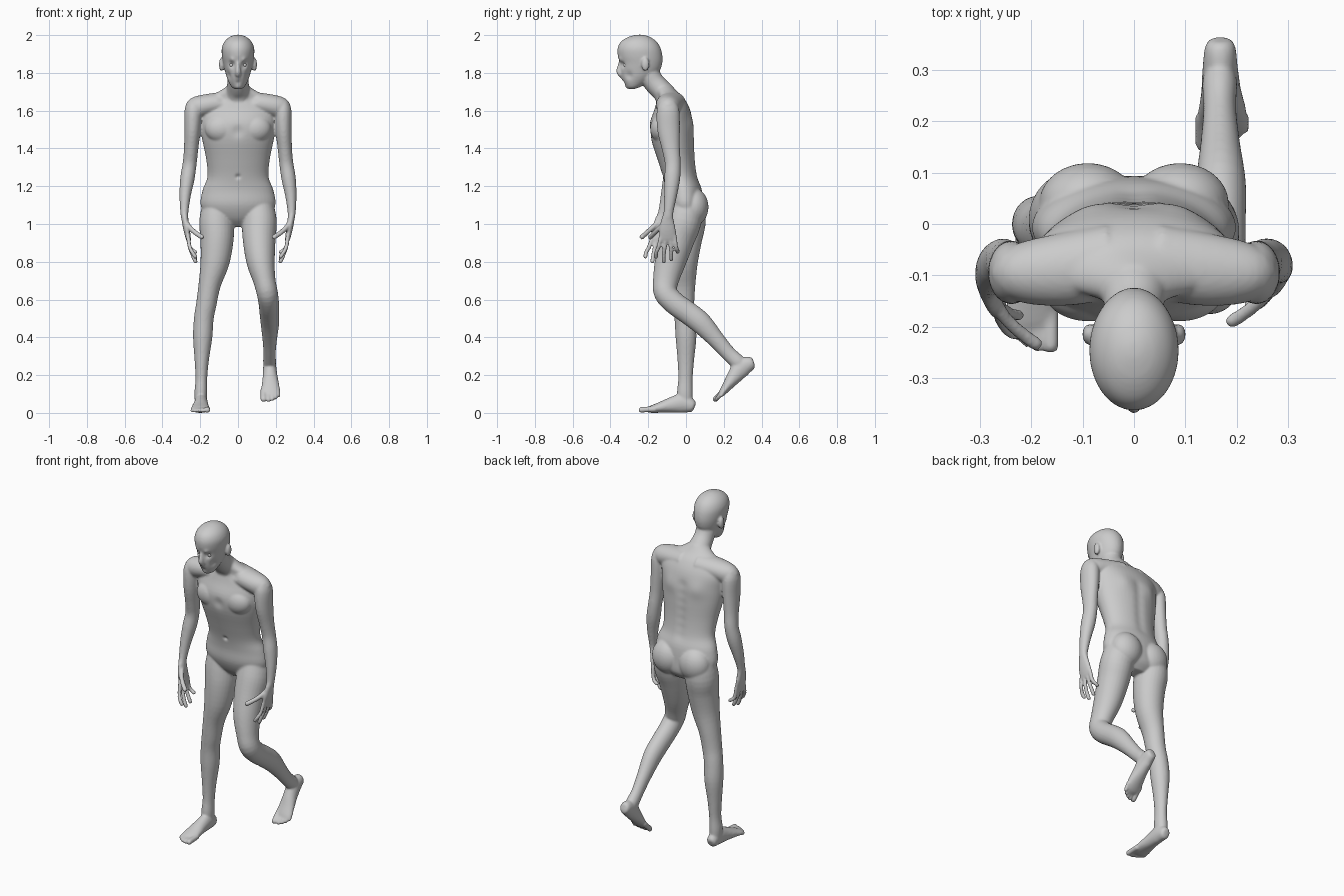
import bpy, bmesh, math
from mathutils import Vector, Matrix

bm = bmesh.new()
MIRROR = Matrix.Scale(-1, 4, (1, 0, 0))
I = Matrix.Identity(4)


def refine(rings, steps=4):
    """Catmull-Rom interpolation of (x, y, z, half width, half depth) rings."""
    out, last = [], len(rings) - 1
    for i in range(last):
        p = [rings[max(0, min(last, i + k))] for k in (-1, 0, 1, 2)]
        for s in range(steps):
            t = s / steps
            out.append([0.5 * (2 * b + (c - a) * t + (2 * a - 5 * b + 4 * c - d) * t * t
                               + (3 * b - a - 3 * c + d) * t ** 3) for a, b, c, d in zip(*p)])
    return out + [list(rings[-1])]


def tube(rings, m=I, n=28, flat=False):
    """Capped loft of elliptical rings; flat keeps every ring horizontal."""
    rs = refine(rings)
    pts = [Vector(r[:3]) for r in rs]
    span = (pts[-1] - pts[0]).normalized()
    ref = Vector((0, 1, 0)) if abs(span.x) > 0.8 else Vector((1, 0, 0))
    loops = []
    for i, r in enumerate(rs):
        t = (pts[min(i + 1, len(pts) - 1)] - pts[max(i - 1, 0)]).normalized()
        if flat:
            t = Vector((0, 0, 1))
        side = (ref - t * ref.dot(t)).normalized()
        deep = t.cross(side)
        w, d = max(r[3], 0.003), max(r[4], 0.003)
        loops.append([bm.verts.new(m @ (pts[i] + side * w * math.cos(a) + deep * d * math.sin(a)))
                      for a in (2 * math.pi * k / n for k in range(n))])
    for a, b in zip(loops, loops[1:]):
        for k in range(n):
            bm.faces.new((a[k], a[(k + 1) % n], b[(k + 1) % n], b[k]))
    bm.faces.new(loops[0][::-1])
    bm.faces.new(loops[-1])


def digit(points, r, m=I):
    """Finger or toe with a rounded tip."""
    a, b = Vector(points[-2]), Vector(points[-1])
    d = (b - a).normalized()
    tube([(*p, r, r) for p in points] + [(*(b + d * r * 0.7), r * 0.6, r * 0.6)], m, 12)


def ball(c, s, m=I):
    bmesh.ops.create_uvsphere(bm, u_segments=28, v_segments=18, radius=1,
                              matrix=m @ Matrix.Translation(c) @ Matrix.Diagonal((*s, 1)))


# torso
tube([(0, .015, .985, .07, .04), (0, .01, 1.03, .16, .08), (0, -.005, 1.10, .198, .097),
      (0, -.012, 1.18, .187, .096), (0, -.03, 1.25, .162, .092), (0, -.05, 1.34, .168, .1),
      (0, -.07, 1.45, .19, .115), (0, -.077, 1.53, .2, .115), (0, -.073, 1.61, .2, .093),
      (0, -.083, 1.67, .165, .07), (0, -.105, 1.705, .095, .055), (0, -.125, 1.74, .045, .045)],
     n=48, flat=True)

# neck
tube([(0, -.085, 1.64, .085, .06), (0, -.125, 1.70, .066, .058), (0, -.17, 1.75, .056, .056),
      (0, -.2, 1.80, .056, .058), (0, -.22, 1.86, .05, .05)])

# head, nose
tube([(0, -.288, 1.715, .018, .016), (0, -.278, 1.728, .036, .04), (0, -.259, 1.77, .057, .079),
      (0, -.243, 1.81, .069, .103), (0, -.238, 1.85, .078, .112), (0, -.243, 1.89, .085, .118),
      (0, -.248, 1.93, .086, .114), (0, -.25, 1.965, .072, .095), (0, -.248, 1.99, .045, .058),
      (0, -.245, 2.002, .014, .016)], n=48, flat=True)
tube([(0, -.338, 1.875, .010, .012), (0, -.348, 1.84, .010, .014), (0, -.352, 1.81, .015, .018),
      (0, -.344, 1.79, .016, .014), (0, -.335, 1.784, .006, .006)], n=16)

# paired ears, chest muscles, buttocks, shoulders
for m in (I, MIRROR):
    ball((.087, -.215, 1.845), (.014, .021, .036), m)
    ball((.088, -.13, 1.505), (.088, .06, .075), m)
    ball((.09, .04, 1.09), (.095, .079, .1), m)
    tube([(.04, -.075, 1.645, .075, .058), (.15, -.09, 1.632, .07, .058),
          (.225, -.095, 1.615, .057, .057), (.262, -.095, 1.6, .032, .036)], m)


# arms with hands, the forearm swinging forward by an amount
def arm(swing, m):
    def sw(p):
        return (p[0], p[1] - swing * max(0, 1.3 - p[2]), *p[2:])
    tube([sw(p) for p in [
        (.235, -.095, 1.65, .03, .04), (.237, -.095, 1.6, .046, .06), (.241, -.092, 1.5, .043, .06),
        (.248, -.08, 1.40, .038, .048), (.256, -.07, 1.32, .037, .042),
        (.268, -.073, 1.24, .038, .042), (.28, -.082, 1.15, .03, .034),
        (.284, -.093, 1.06, .021, .026), (.28, -.098, 1.02, .018, .034),
        (.272, -.098, .97, .017, .044), (.262, -.096, .92, .013, .046), (.258, -.096, .905, .008, .035)]], m)
    for y0, y1, z1 in ((-.132, -.158, .825), (-.108, -.118, .8), (-.084, -.078, .81), (-.06, -.045, .85)):
        digit([sw(p) for p in ((.265, y0, .94), (.256, (y0 + y1) / 2, .88), (.24, y1, (.87 + z1) / 2),
                               (.224, y1, z1))], .0112, m)
    digit([sw(p) for p in ((.275, -.11, 1.01), (.25, -.145, .975), (.218, -.172, .948),
                           (.19, -.19, .93))], .0135, m)


arm(0, I)
arm(.12, MIRROR)

# standing leg
tube([(-.105, .015, 1.13, .075, .08), (-.113, .01, 1.02, .092, .095), (-.111, -.005, .92, .088, .09),
      (-.122, -.015, .8, .077, .078), (-.15, -.015, .68, .059, .065), (-.167, -.013, .58, .054, .057),
      (-.181, -.006, .5, .052, .055), (-.187, 0, .4, .051, .055), (-.192, -.001, .28, .038, .044),
      (-.194, -.003, .18, .031, .038), (-.197, -.006, .1, .034, .042), (-.198, -.002, .03, .028, .036)])

# bent leg
tube([(.105, .01, 1.13, .075, .08), (.113, -.012, 1.02, .092, .095), (.112, -.045, .92, .087, .09),
      (.12, -.083, .8, .075, .082), (.14, -.107, .70, .059, .068), (.155, -.108, .635, .056, .062),
      (.163, -.06, .58, .054, .06), (.166, .01, .53, .052, .06), (.169, .08, .475, .049, .058),
      (.168, .16, .388, .038, .045), (.167, .225, .315, .032, .039), (.167, .275, .268, .034, .04),
      (.168, .3, .24, .026, .03)])


# feet
def foot(m):
    tube([(-.195, .046, .032, .014, .018), (-.195, .034, .036, .029, .034), (-.195, -.02, .05, .035, .05),
          (-.197, -.08, .041, .039, .041), (-.199, -.14, .028, .047, .028),
          (-.2, -.19, .018, .05, .018), (-.2, -.21, .015, .042, .01)], m)
    for x, y, r in ((-.162, -.24, .0155), (-.188, -.241, .011), (-.209, -.232, .0105),
                    (-.227, -.219, .0105), (-.242, -.203, .010)):
        digit([(x, -.16, .02), (x, y + .025, .018), (x, y, r)], r, m)


foot(I)
foot(Matrix.Translation((-.027, .345, .216)) @ Matrix.Rotation(math.radians(41), 4, 'X') @ MIRROR)

# fuse all parts into one smooth body
bmesh.ops.recalc_face_normals(bm, faces=bm.faces)
mesh = bpy.data.meshes.new("body")
bm.to_mesh(mesh)
bm.free()
body = bpy.data.objects.new("body", mesh)
bpy.context.collection.objects.link(body)
bpy.context.view_layer.objects.active = body
body.select_set(True)
rm = body.modifiers.new("fuse", 'REMESH')
rm.mode, rm.voxel_size = 'VOXEL', 0.006
sm = body.modifiers.new("soften", 'SMOOTH')
sm.factor, sm.iterations = 0.5, 6
for name in ("fuse", "soften"):
    bpy.ops.object.modifier_apply(modifier=name)

# sculpted details: (centre, radius, push)
strokes = [((0, -.345, 1.768), .014, (0, -.006, 0)), ((0, -.335, 1.746), .011, (0, .005, 0)),
           ((0, -.125, 1.25), .012, (0, .010, 0)), ((0, -.155, 1.675), .022, (0, .010, 0)),
           ((0, -.19, 1.49), .03, (0, .008, 0)), ((0, -.31, 1.722), .014, (0, -.005, 0))]
strokes += [((0, .045, 1.24 + .05 * k), .03, (0, -.006, 0)) for k in range(7)]
for s in (1, -1):
    strokes += [((s * .033, -.338, 1.843), .016, (0, .013, 0)),
                ((s * .032, -.345, 1.870), .014, (0, -.006, 0)),
                ((s * .055, -.305, 1.785), .022, (-s * .007, .004, 0)),
                ((s * .08, -.155, 1.66), .022, (0, .006, -.004)),
                ((s * .09, .03, 1.53), .05, (0, .008, 0))]
for v in body.data.vertices:
    for c, r, push in strokes:
        d2 = (v.co - Vector(c)).length_squared / (r * r)
        if d2 < 6:
            v.co += Vector(push) * math.exp(-d2)
bpy.ops.object.shade_smooth()

# eyes
for side, s in (("left", -1), ("right", 1)):
    bpy.ops.mesh.primitive_uv_sphere_add(segments=20, ring_count=12, radius=.013,
                                         location=(s * .033, -.318, 1.842))
    bpy.context.object.name = side + "_eye"
    bpy.ops.object.shade_smooth()
